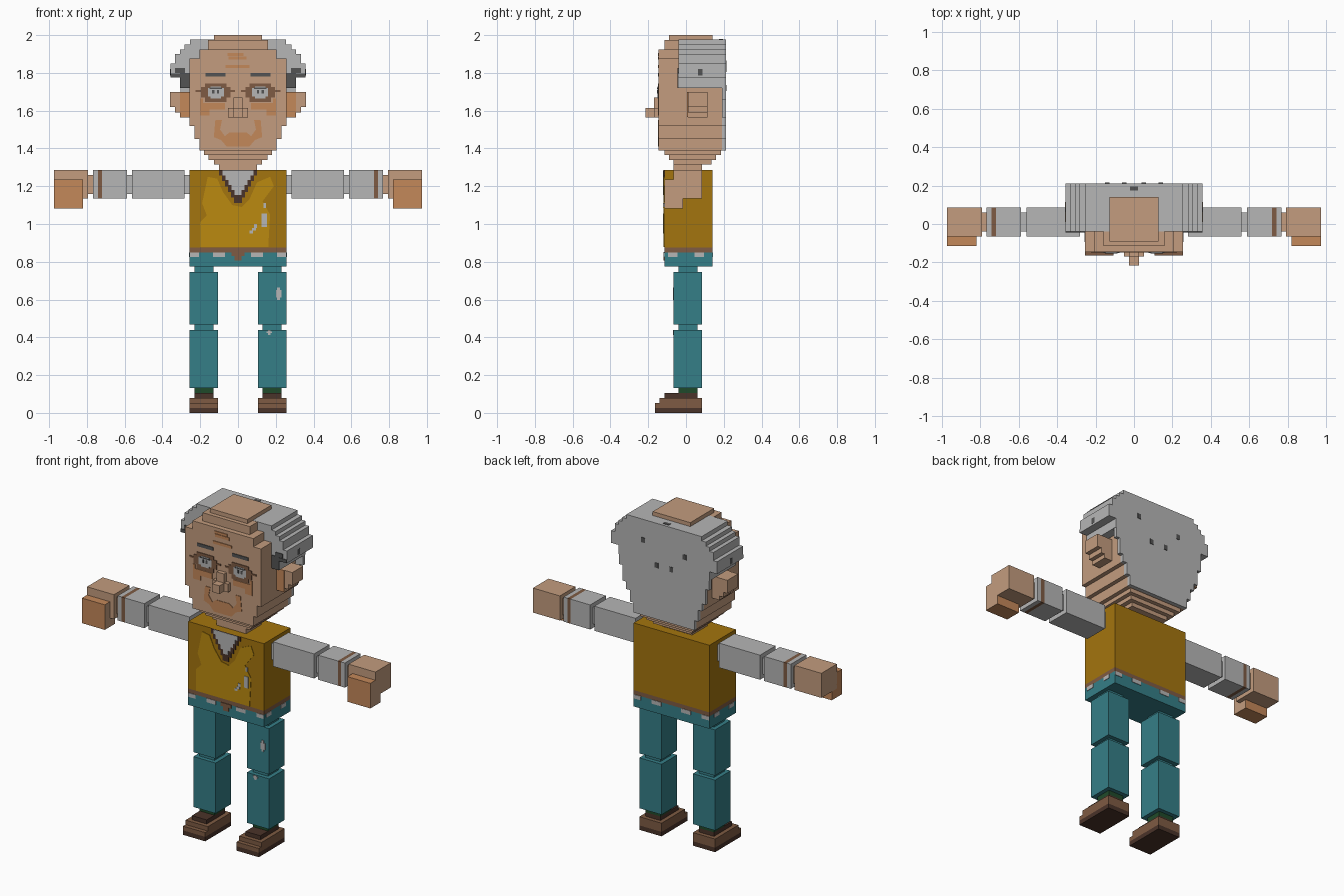
import bpy, bmesh

if "Cube" in bpy.data.objects:
    bpy.data.objects.remove(bpy.data.objects["Cube"], do_unlink=True)


def material(name, hexcode):
    def lin(c):
        return c / 12.92 if c <= 0.04045 else ((c + 0.055) / 1.055) ** 2.4
    col = [lin(int(hexcode[i:i + 2], 16) / 255) for i in (0, 2, 4)] + [1]
    m = bpy.data.materials.new(name)
    m.use_nodes = True
    m.diffuse_color = col
    b = next(n for n in m.node_tree.nodes if n.type == 'BSDF_PRINCIPLED')
    b.inputs["Base Color"].default_value = col
    b.inputs["Roughness"].default_value = 0.9
    return m


SKIN = material("skin", "C39C7E")
BLUSH = material("warm_skin", "C4885A")
VEST = material("dark_mustard", "A4750E")
GOLD = material("light_mustard", "BB8A10")
TEAL = material("teal_cloth", "357E87")
GREY = material("light_grey", "B6B6B6")
DARK = material("dark_grey", "545454")
BROWN = material("brown_leather", "7E5B43")
SOLE = material("dark_brown", "4A3329")
GREEN = material("green_sock", "1F4A2A")


def finish(name, bm, *mats):
    bmesh.ops.recalc_face_normals(bm, faces=bm.faces)
    me = bpy.data.meshes.new(name)
    bm.to_mesh(me)
    bm.free()
    for m in mats:
        me.materials.append(m)
    ob = bpy.data.objects.new(name, me)
    bpy.context.collection.objects.link(ob)
    return ob


def boxes(name, mat, *bounds, side=1):
    """Each bound is x0, x1, y0, y1, z0, z1; side=-1 mirrors in x."""
    bm = bmesh.new()
    for x0, x1, y0, y1, z0, z1 in bounds:
        vs = bmesh.ops.create_cube(bm, size=1)["verts"]
        for v in vs:
            v.co = (side * (x0 + (v.co.x + .5) * (x1 - x0)),
                    y0 + (v.co.y + .5) * (y1 - y0),
                    z0 + (v.co.z + .5) * (z1 - z0))
    return finish(name, bm, mat)


def tiers(name, mat, *rows):
    """Stacked blocks centred on x: half width, y0, y1, z0, z1."""
    return boxes(name, mat, *[(-w, w, *r) for w, *r in rows])


def paint(name, mat, y, *rects, side=1, t=.004):
    """Thin plates on a front face: x0, x1, z0, z1."""
    return boxes(name, mat, *[(a, b, y - t, y, c, d) for a, b, c, d in rects], side=side)


def poly_plate(name, mat, y, pts, t=.003):
    bm = bmesh.new()
    f = bm.faces.new([bm.verts.new((x, y, z)) for x, z in pts])
    ext = bmesh.ops.extrude_face_region(bm, geom=[f])["geom"]
    for v in ext:
        if isinstance(v, bmesh.types.BMVert):
            v.co.y -= t
    return finish(name, bm, mat)


# Head: stepped chin, flat face, stepped crown
FACE = -.145
tiers("head", SKIN,
      (.10, -.065, .085, 1.28, 1.315), (.127, -.065, .135, 1.315, 1.34),
      (.155, -.09, .16, 1.34, 1.365), (.18, -.115, .185, 1.365, 1.39),
      (.205, FACE, .19, 1.39, 1.45), (.23, FACE, .19, 1.45, 1.52),
      (.256, FACE, .19, 1.52, 1.875), (.205, FACE, 0, 1.875, 1.925),
      (.16, -.115, -.04, 1.925, 1.975), (.127, -.09, .14, 1.95, 2.0))

# Nose
tiers("nose", SKIN, (.025, -.17, FACE, 1.615, 1.67),
      (.052, -.17, FACE, 1.565, 1.615), (.025, -.215, -.17, 1.565, 1.615))

# Hair: cap with stepped sides, and a sheet down the back of the head
tiers("hair_cap", GREY,
      (.254, -.04, .212, 1.95, 1.976), (.283, -.04, .212, 1.925, 1.95),
      (.308, -.04, .212, 1.9, 1.925), (.333, -.04, .212, 1.85, 1.9),
      (.358, -.04, .212, 1.775, 1.85), (.308, -.04, .212, 1.72, 1.775))
tiers("hair_back", GREY,
      (.305, .19, .212, 1.66, 1.72), (.28, .19, .212, 1.565, 1.66),
      (.256, .19, .212, 1.52, 1.565), (.23, .19, .212, 1.45, 1.52),
      (.205, .19, .212, 1.39, 1.45))
boxes("hair_flecks", DARK,
      *[(x - .012, x + .012, .212, .215, z - .015, z + .015)
        for x, z in ((.05, 1.72), (-.05, 1.72), (.14, 1.85), (-.14, 1.82))],
      *[(s * .3455 - .0135, s * .3455 + .0135, y - .012, y + .012, 1.785, 1.82)
        for s in (-1, 1) for y in (.075,)],
      (-.02, .02, .175, .195, 1.97, 1.979))

for s, tag in ((1, "left"), (-1, "right")):
    # Shadowed hair at the temples
    paint(tag + "_temple", DARK, -.04, (.256, .308, 1.72, 1.80),
          (.308, .358, 1.777, 1.797), (.28, .333, 1.80, 1.825), side=s)
    # Ears
    boxes(tag + "_ear", SKIN, (.256, .36, .01, .115, 1.62, 1.70),
          (.256, .333, .01, .115, 1.59, 1.62), (.256, .308, .01, .115, 1.565, 1.59), side=s)
    paint(tag + "_inner_ear", BLUSH, .01, (.256, .308, 1.567, 1.70), side=s)
    # Eye with brown rim, brow and cheek
    paint(tag + "_eye_rim", BROWN, FACE, (.06, .175, 1.645, 1.745), (.04, .195, 1.67, 1.725),
          (.195, .225, 1.70, 1.71), (.015, .04, 1.70, 1.71), side=s)
    paint(tag + "_eye", GREY, FACE, (.075, .16, 1.675, 1.72), (.09, .145, 1.665, 1.728),
          side=s, t=.006)
    paint(tag + "_pupil", DARK, FACE, (.1, .112, 1.69, 1.71), (.125, .137, 1.69, 1.71),
          (.085, .15, 1.716, 1.722), side=s, t=.008)
    paint(tag + "_brow", DARK, FACE, (.065, .172, 1.78, 1.80), side=s)
    paint(tag + "_cheek", BLUSH, FACE, (.07, .2, 1.605, 1.64), (.15, .2, 1.575, 1.605),
          (.185, .2, 1.64, 1.665), side=s)

# Smile and brow creases
poly_plate("smile", BLUSH, FACE,
           [(-.12, 1.55), (-.085, 1.55), (-.095, 1.5), (-.07, 1.465), (-.045, 1.485),
            (.045, 1.485), (.07, 1.465), (.095, 1.5), (.085, 1.55), (.12, 1.55),
            (.128, 1.46), (.09, 1.445), (.06, 1.41), (-.06, 1.41), (-.09, 1.445), (-.128, 1.46)])
paint("brow_creases", BLUSH, FACE, (-.055, .03, 1.89, 1.905), (-.05, .045, 1.87, 1.888),
      (-.065, .06, 1.825, 1.842))

# Torso stacked from trousers, belt and vest
CHEST = -.115
tiers("hips", TEAL, (.256, CHEST, .14, .775, .85))
tiers("belt", BROWN, (.256, CHEST, .14, .85, .875))
tiers("vest", VEST, (.256, CHEST, .14, .875, 1.285))
poly_plate("vest_front", GOLD, CHEST,
           [(-.2, .877), (-.2, 1.01), (-.165, 1.045), (-.19, 1.11), (-.16, 1.25),
            (-.11, 1.24), (-.08, 1.17), (-.03, 1.1), (.02, 1.09), (.06, 1.13), (.1, 1.22),
            (.17, 1.25), (.19, 1.2), (.13, 1.12), (.17, 1.05), (.16, .877)])

# Stepped V neck with shirt beneath
STEPS = 6
paint("neck_trim", SOLE, CHEST, *[(-.1 + .016 * i, .1 - .016 * i, 1.285 - .029 * (i + 1), 1.285 - .029 * i)
                                  for i in range(STEPS)])
paint("shirt_v", GREY, CHEST, *[(-.082 + .016 * i, .082 - .016 * i, 1.284 - .026 * (i + 1), 1.284 - .026 * i)
                                for i in range(STEPS - 1)], t=.006)
paint("vest_patches", GREY, CHEST, (.125, .153, .985, 1.055), (.135, .147, 1.085, 1.11),
      (.06, .08, .95, .965), (.075, .095, .965, .98), (.085, .1, .98, 1.0), t=.006)
paint("buckle", BROWN, CHEST, (-.035, .035, .83, .852), (-.018, .018, .807, .83))

# Shirt tails peeking below the belt on all four sides
tails = []
for x, w in ((-.23, .024), (-.1, .032), (.1, .032), (.23, .024)):
    tails += [(x - w, x + w, y, y + .003, .826, .85) for y in (CHEST - .003, .14)]
for s in (-1, 1):
    for y in (-.07, .07):
        tails.append((s * .2575 - .0015, s * .2575 + .0015, y - .025, y + .025, .826, .85))
boxes("shirt_tails", GREY, *tails)

Y0, Y1 = -.065, .085       # limb depth
J0, J1 = -.04, .06         # joint depth
for s, tag in ((1, "left"), (-1, "right")):
    # Arm segments joined by thinner links
    boxes(tag + "_upper_arm", GREY, (.282, .56, Y0, Y1, 1.135, 1.285),
          (.25, .282, J0, J1, 1.16, 1.26), side=s)
    boxes(tag + "_forearm", GREY, (.588, .72, Y0, Y1, 1.135, 1.285),
          (.742, .768, Y0, Y1, 1.135, 1.285), (.56, .588, J0, J1, 1.16, 1.26), side=s)
    boxes(tag + "_cuff", BROWN, (.72, .742, Y0, Y1, 1.135, 1.285), side=s)
    boxes(tag + "_hand", SKIN, (.793, .975, Y0, Y1, 1.135, 1.285),
          (.768, .793, J0, J1, 1.16, 1.26), side=s)
    fingers = boxes(tag + "_fingers", BLUSH, (.82, .975, CHEST, -.015, 1.082, 1.235), side=s)
    fingers.data.materials.append(SKIN)
    for f in fingers.data.polygons:          # outer end is plain skin
        f.material_index = int(f.normal.x * s > .5)

    # Leg segments joined by thinner links
    boxes(tag + "_thigh", TEAL, (.106, .256, Y0, Y1, .467, .747),
          (.131, .231, J0, J1, .747, .775), side=s)
    boxes(tag + "_shin", TEAL, (.106, .256, Y0, Y1, .132, .44),
          (.131, .231, J0, J1, .44, .467), side=s)
    boxes(tag + "_sock", GREEN, (.131, .231, J0, J1, .105, .132), side=s)

    # Stepped shoe on a dark sole
    boxes(tag + "_sole", SOLE, (.106, .256, -.165, Y1, 0, .027), side=s)
    boxes(tag + "_shoe", BROWN, (.106, .256, -.165, Y1, .027, .053),
          (.106, .256, -.14, Y1, .053, .08), side=s)
    boxes(tag + "_shoe_collar", SOLE, (.131, .231, -.115, J1, .08, .105), side=s)

# Worn patches on the left trouser leg
paint("trouser_patches", GREY, Y0, (.2, .23, .61, .65), (.206, .222, .597, .665),
      (.15, .18, .423, .432), (.158, .172, .412, .438))
